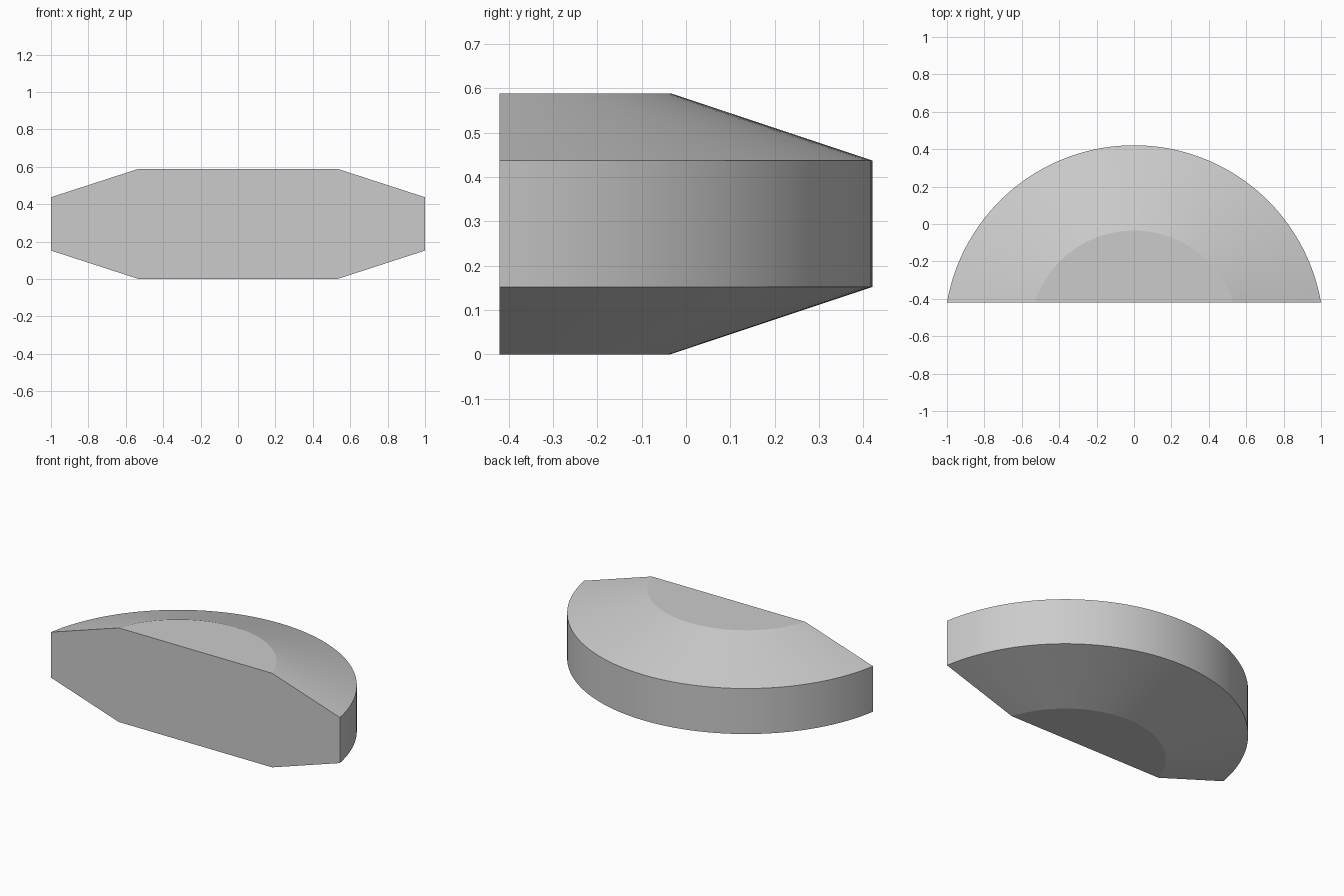
import bpy
import bmesh
from math import asin, pi, cos, sin, radians

if "Cube" in bpy.data.objects:
    bpy.data.objects.remove(bpy.data.objects["Cube"])

RADIUS, FLAT_RADIUS = 1.015, 0.559   # outer rim and flat cap
CENTRE_Y, FRONT_Y = -0.594, -0.421   # axis of revolution and cutting plane
SEGMENTS = 64

grey = bpy.data.materials.new("plain grey")
grey.use_nodes = True
colour = (0.6, 0.6, 0.6, 1)
grey.diffuse_color = colour
grey.node_tree.nodes["Principled BSDF"].inputs["Base Color"].default_value = colour

bm = bmesh.new()


def arc(radius, z):
    """Arc from the right end of the front plane, round the back, to the other end."""
    start = asin((FRONT_Y - CENTRE_Y) / radius)
    angles = [start + (pi - 2 * start) * i / SEGMENTS for i in range(SEGMENTS + 1)]
    return [bm.verts.new((radius * cos(a), CENTRE_Y + radius * sin(a), z)) for a in angles]


# Rings from the bottom cap up to the top cap
rings = [arc(FLAT_RADIUS, 0), arc(RADIUS, 0.152), arc(RADIUS, 0.437), arc(FLAT_RADIUS, 0.589)]

# Bevelled underside, rim wall and bevelled top
for low, high in zip(rings, rings[1:]):
    for i in range(SEGMENTS):
        bm.faces.new((low[i], low[i + 1], high[i + 1], high[i]))

# Flat caps and the flat front
bm.faces.new(rings[0])
bm.faces.new(rings[-1])
bm.faces.new([r[0] for r in rings] + [r[-1] for r in reversed(rings)])
bmesh.ops.recalc_face_normals(bm, faces=bm.faces)

mesh = bpy.data.meshes.new("bevelled_half_disc")
bm.to_mesh(mesh)
bm.free()
mesh.materials.append(grey)
half_disc = bpy.data.objects.new("bevelled_half_disc", mesh)
bpy.context.collection.objects.link(half_disc)

# Smooth the curved bands, keep the rims crisp
bpy.ops.object.select_all(action="DESELECT")
half_disc.select_set(True)
bpy.context.view_layer.objects.active = half_disc
bpy.ops.object.shade_smooth_by_angle(angle=radians(15))
